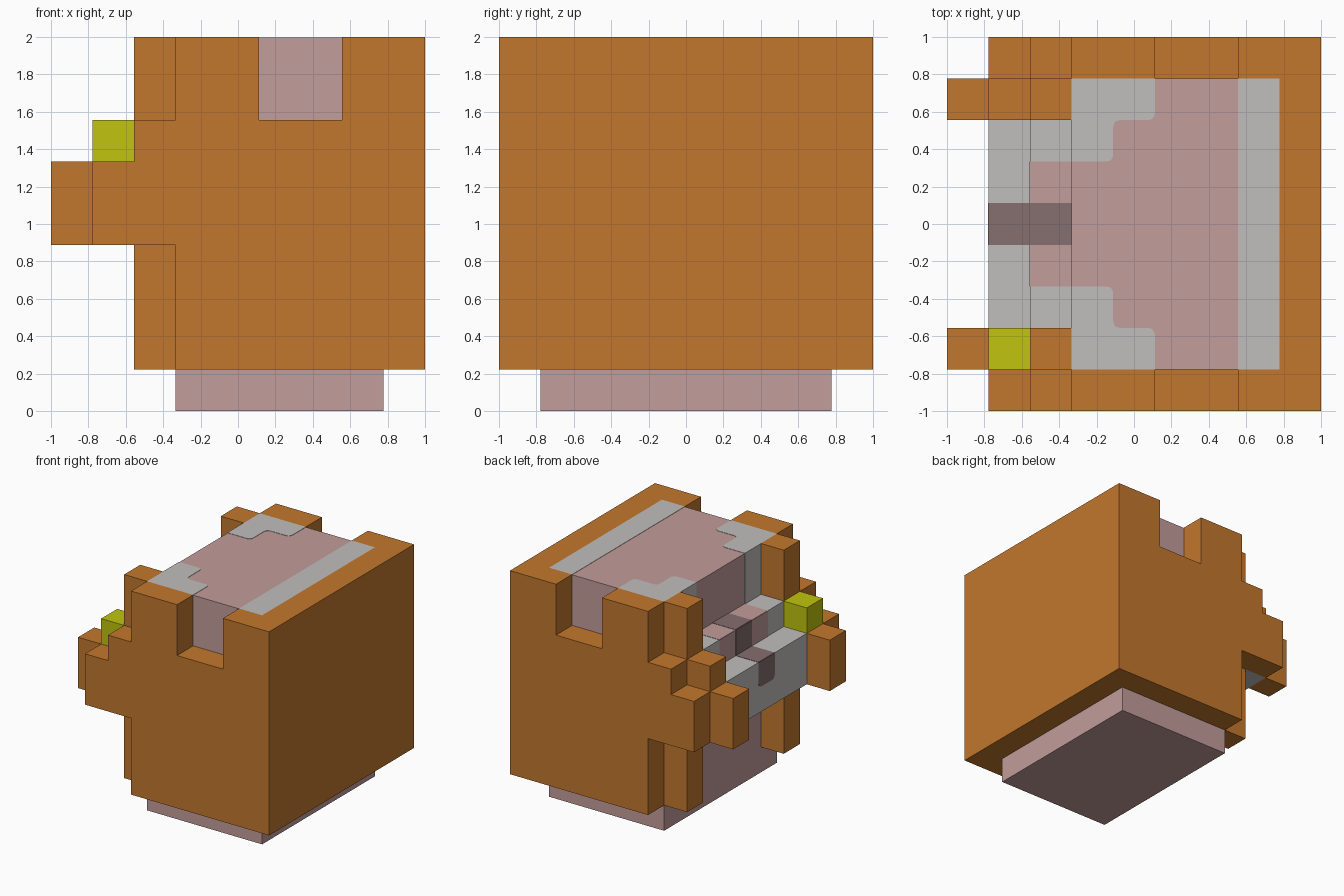
import bpy, bmesh
from mathutils import Vector

if "Cube" in bpy.data.objects:
    bpy.data.objects.remove(bpy.data.objects["Cube"], do_unlink=True)

U = 2 / 9      # one block of the 9 x 9 x 9 grid
T = 0.012      # thickness of painted plates, in blocks


def material(name, rgb):
    lin = [((c / 255 + 0.055) / 1.055) ** 2.4 if c > 10 else c / 255 / 12.92 for c in rgb]
    m = bpy.data.materials.new(name)
    m.use_nodes = True
    m.diffuse_color = (*lin, 1)
    bsdf = m.node_tree.nodes["Principled BSDF"]
    bsdf.inputs["Base Color"].default_value = (*lin, 1)
    bsdf.inputs["Roughness"].default_value = 0.9
    return m


ORANGE = material("orange", (194, 119, 45))
PINK = material("dusty pink", (194, 157, 155))
GREY = material("light grey", (192, 191, 189))
NOSE = material("dark mauve", (134, 110, 110))
YELLOW = material("yellow", (193, 196, 14))


def prism(name, outline, axis, a, b, mat, rounded=(), mirror=False):
    """Extrude an outline (in blocks) along an axis from a to b."""
    def place(p, d):
        q = list(p)
        q.insert(axis, d)
        return Vector((q[0] * U - 1, q[1] * U - 1, q[2] * U))

    bm = bmesh.new()
    verts = [bm.verts.new(place(p, a)) for p in outline]
    bm.faces.new(verts)
    if rounded:
        bmesh.ops.bevel(bm, geom=[verts[i] for i in rounded], offset=0.035,
                        segments=3, profile=0.5, affect='VERTICES')
    geom = bmesh.ops.extrude_face_region(bm, geom=bm.faces[:])["geom"]
    shift = place((0, 0), b) - place((0, 0), a)
    bmesh.ops.translate(bm, vec=shift, verts=[g for g in geom if isinstance(g, bmesh.types.BMVert)])
    bmesh.ops.recalc_face_normals(bm, faces=bm.faces[:])
    mesh = bpy.data.meshes.new(name)
    bm.to_mesh(mesh)
    bm.free()
    mesh.materials.append(mat)
    ob = bpy.data.objects.new(name, mesh)
    bpy.context.collection.objects.link(ob)
    if mirror:
        mod = ob.modifiers.new("mirror", 'MIRROR')
        mod.use_axis = (False, True, False)
        mod.use_mirror_merge = False
    return ob


def rect(x0, y0, x1, y1):
    return [(x0, y0), (x1, y0), (x1, y1), (x0, y1)]


def box(name, x0, x1, y0, y1, z0, z1, mat, mirror=False):
    return prism(name, rect(x0, y0, x1, y1), 2, z0, z1, mat, mirror=mirror)


# Head and stepped snout
box("head", 3, 8, 1, 8, 0, 9 - T, PINK)
box("snout_lower", 1, 2, 1, 8, 4, 6, GREY)
box("snout_upper", 2, 3, 2, 7, 4, 7, GREY)

# Orange mane: notched side panels, back panel, cheek columns and tufts
side = [(3, 1), (9, 1), (9, 9), (7, 9), (7, 7), (5, 7), (5, 9), (3, 9),
        (3, 7), (2, 7), (2, 6), (1, 6), (1, 4), (3, 4)]
prism("mane_side", side, 1, 0, 1, ORANGE, mirror=True)
box("mane_back", 8, 9, 1, 8, 1, 9, ORANGE)
box("cheek_column", 2, 3, 1, 2, 1, 9, ORANGE, mirror=True)
box("snout_tuft", 0, 1, 1, 2, 4, 6, ORANGE, mirror=True)

# Cubes on top of the snout, one of each colour
box("right_snout_cube", 1, 2, 1, 2, 6, 7, YELLOW)
box("left_snout_cube", 1, 2, 7, 8, 6, 7, ORANGE)

# Grey markings on the crown and brow
patch = [(3, 1), (5, 1), (5, 2), (4, 2), (4, 3), (3, 3)]
prism("crown_patch", patch, 2, 9 - T, 9, GREY, rounded=(2, 3, 4), mirror=True)
prism("crown_strip", rect(7, 1, 8, 8), 2, 9 - T, 9, GREY)
prism("brow_patch", rect(2, 7, 3, 9), 0, 3 - T, 3, GREY, mirror=True)

# Pink marking over the upper snout
prism("muzzle_top", rect(2, 3, 3, 6), 2, 7, 7 + T, PINK)
prism("muzzle_front", rect(3, 6, 6, 7), 0, 2 - T, 2, PINK)

# Nose stripe running down both steps and over the tip
prism("nose_bridge", rect(2, 4, 3, 5), 2, 7, 7 + 2 * T, NOSE)
prism("nose_riser", rect(4, 6, 5, 7), 0, 2 - 2 * T, 2, NOSE)
prism("nose_top", rect(1, 4, 2, 5), 2, 6, 6 + T, NOSE)
prism("nose_tip", rect(4, 5, 5, 6), 0, 1 - T, 1, NOSE, rounded=(0, 1))
